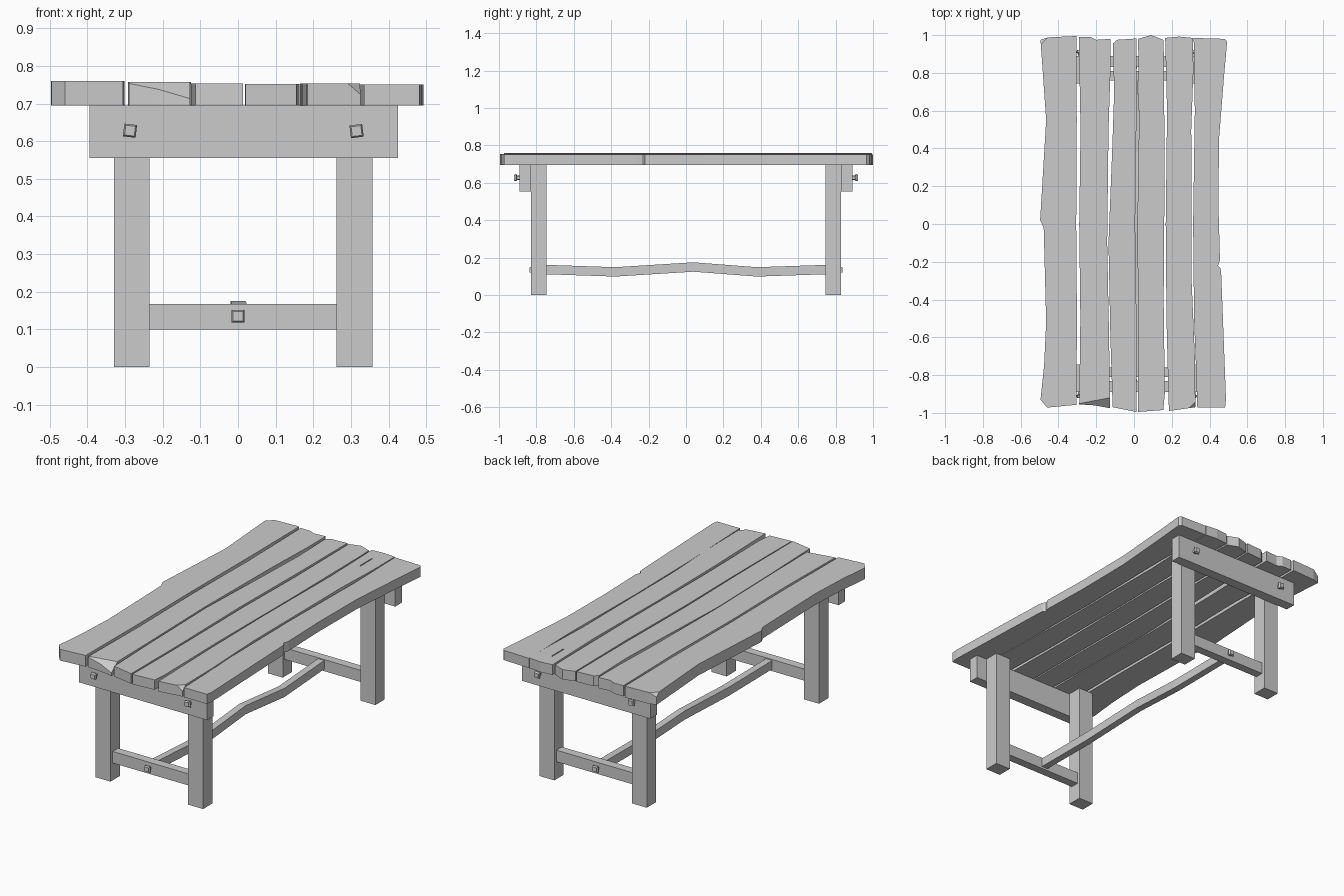
import bpy, bmesh, math
from mathutils import Vector, Matrix

if "Cube" in bpy.data.objects:
    bpy.data.objects.remove(bpy.data.objects["Cube"])


def finish(bm, name):
    bmesh.ops.recalc_face_normals(bm, faces=bm.faces)
    me = bpy.data.meshes.new(name)
    bm.to_mesh(me)
    bm.free()
    ob = bpy.data.objects.new(name, me)
    bpy.context.collection.objects.link(ob)
    return ob


def box(name, x, y, z):
    bm = bmesh.new()
    size = Matrix.Diagonal((x[1] - x[0], y[1] - y[0], z[1] - z[0], 1))
    mid = Matrix.Translation((sum(x) / 2, sum(y) / 2, sum(z) / 2))
    bmesh.ops.create_cube(bm, size=1, matrix=mid @ size)
    return finish(bm, name)


def plank(name, outline, top, chips=(), bottom=0.695):
    """Extrude a worn outline, then slice off chipped corners (point, normal)."""
    bm = bmesh.new()
    face = bm.faces.new([bm.verts.new((x, y, bottom)) for x, y in outline])
    ext = bmesh.ops.extrude_face_region(bm, geom=[face])
    verts = [v for v in ext["geom"] if isinstance(v, bmesh.types.BMVert)]
    bmesh.ops.translate(bm, verts=verts, vec=(0, 0, top - bottom))
    bmesh.ops.recalc_face_normals(bm, faces=bm.faces)
    for point, normal in chips:
        bmesh.ops.bisect_plane(bm, geom=bm.verts[:] + bm.edges[:] + bm.faces[:],
                               plane_co=Vector(point), plane_no=Vector(normal),
                               clear_outer=True)
        bmesh.ops.holes_fill(bm, edges=[e for e in bm.edges if e.is_boundary])
    return finish(bm, name)


def peg(name, x, z, y_in, y_out, side, turn):
    """Square peg with a narrow shaft flaring to a wider head."""
    bm = bmesh.new()
    rings = []
    length = y_out - y_in
    for t, r in ((-0.3, 0.009), (0.45, 0.010), (0.6, 0.017), (1.0, 0.013)):
        ring = []
        for k in range(4):
            a = turn + math.pi / 4 + k * math.pi / 2
            ring.append(bm.verts.new((x + r * 1.414 * math.cos(a),
                                      side * (y_in + length * t),
                                      z + r * 1.414 * math.sin(a))))
        rings.append(ring)
    for a, b in zip(rings, rings[1:]):
        for k in range(4):
            bm.faces.new((a[k], a[(k + 1) % 4], b[(k + 1) % 4], b[k]))
    bm.faces.new(rings[0])
    bm.faces.new(rings[-1])
    return finish(bm, name)


# Table top: six worn planks, each an anticlockwise outline
plank("plank_1", [(-.46, -.972), (-.305, -.957), (-.302, -.5), (-.306, 0), (-.303, .55),
                  (-.305, .995), (-.455, .988), (-.495, .975), (-.465, .55), (-.497, .02),
                  (-.478, -.02), (-.465, -.52), (-.476, -.75), (-.495, -.93)], 0.76,
      [((-.47, .98, .755), (-1, 1, 1.2))])
plank("plank_2", [(-.29, -.955), (-.21, -.96), (-.127, -.975), (-.132, -.6), (-.142, -.1),
                  (-.135, .5), (-.125, .8), (-.125, .98), (-.2, .975), (-.23, .99),
                  (-.292, .99), (-.283, .5), (-.29, 0), (-.284, -.5)], 0.757,
      [((-.2, -.955, .74), (.15, -.8, 1))])
plank("plank_3", [(-.113, -.97), (.013, -.995), (.013, -.5), (.006, 0), (.012, .5),
                  (.013, .982), (-.09, .975), (-.112, .955), (-.105, .7), (-.115, .4),
                  (-.135, -.1), (-.125, -.6)], 0.754)
plank("plank_4", [(.02, -.995), (.155, -.985), (.163, -.9), (.157, -.4), (.162, .3),
                  (.158, .9), (.155, .975), (.09, 1.0), (.022, .98), (.026, .5),
                  (.018, 0), (.022, -.5)], 0.752)
p5 = plank("plank_5", [(.185, -.99), (.325, -.97), (.322, -.7), (.305, -.3), (.304, .2),
                       (.303, .5), (.314, .8), (.313, .985), (.24, .992), (.165, .985),
                       (.175, .6), (.168, 0), (.172, -.5), (.182, -.9)], 0.754,
           [((.31, -.965, .745), (.8, -.8, .8))])
plank("plank_6", [(.335, -.972), (.482, -.972), (.487, -.93), (.462, -.27), (.458, -.235),
                  (.445, -.22), (.455, -.19), (.447, .1), (.45, .45), (.478, .8),
                  (.493, .965), (.48, .98), (.316, .985), (.322, .6), (.313, 0),
                  (.318, -.5), (.328, -.75)], 0.751)

# Crack cut into one plank
crack = box("crack_cutter", (.226, .232), (.79, .9), (.748, .77))
crack.hide_render = True
crack.display_type = 'WIRE'
cut = p5.modifiers.new("crack", 'BOOLEAN')
cut.object = crack
cut.operation = 'DIFFERENCE'
cut.solver = 'EXACT'

# End frames, mirrored front and back
for side, end in ((-1, "front"), (1, "back")):
    def span(a, b):
        return tuple(sorted((side * a, side * b)))
    box(end + "_apron", (-.395, .425), span(.83, .89), (.555, .695))
    box(end + "_left_leg", (-.33, -.235), span(.745, .83), (0, .695))
    box(end + "_right_leg", (.262, .358), span(.745, .83), (0, .695))
    box(end + "_lower_rail", (-.235, .262), span(.76, .81), (.1, .167))
    peg(end + "_left_peg", -.287, .628, .89, .92, side, -.12)
    peg(end + "_right_peg", .315, .627, .89, .92, side, .12)
    peg(end + "_rail_peg", 0, .135, .81, .836, side, 0)

# Wavy stretcher between the end frames
bm = bmesh.new()
rings = []
for x, y, z in ((0, -.765, .137), (.012, -.38, .124), (0, .04, .15),
                (.012, .38, .124), (0, .765, .137)):
    rings.append([bm.verts.new((x + dx, y, z + dz)) for dx, dz in
                  ((-.02, -.025), (.02, -.025), (.02, .025), (-.02, .025))])
for a, b in zip(rings, rings[1:]):
    for k in range(4):
        bm.faces.new((a[k], a[(k + 1) % 4], b[(k + 1) % 4], b[k]))
bm.faces.new(rings[0])
bm.faces.new(rings[-1])
finish(bm, "stretcher")
